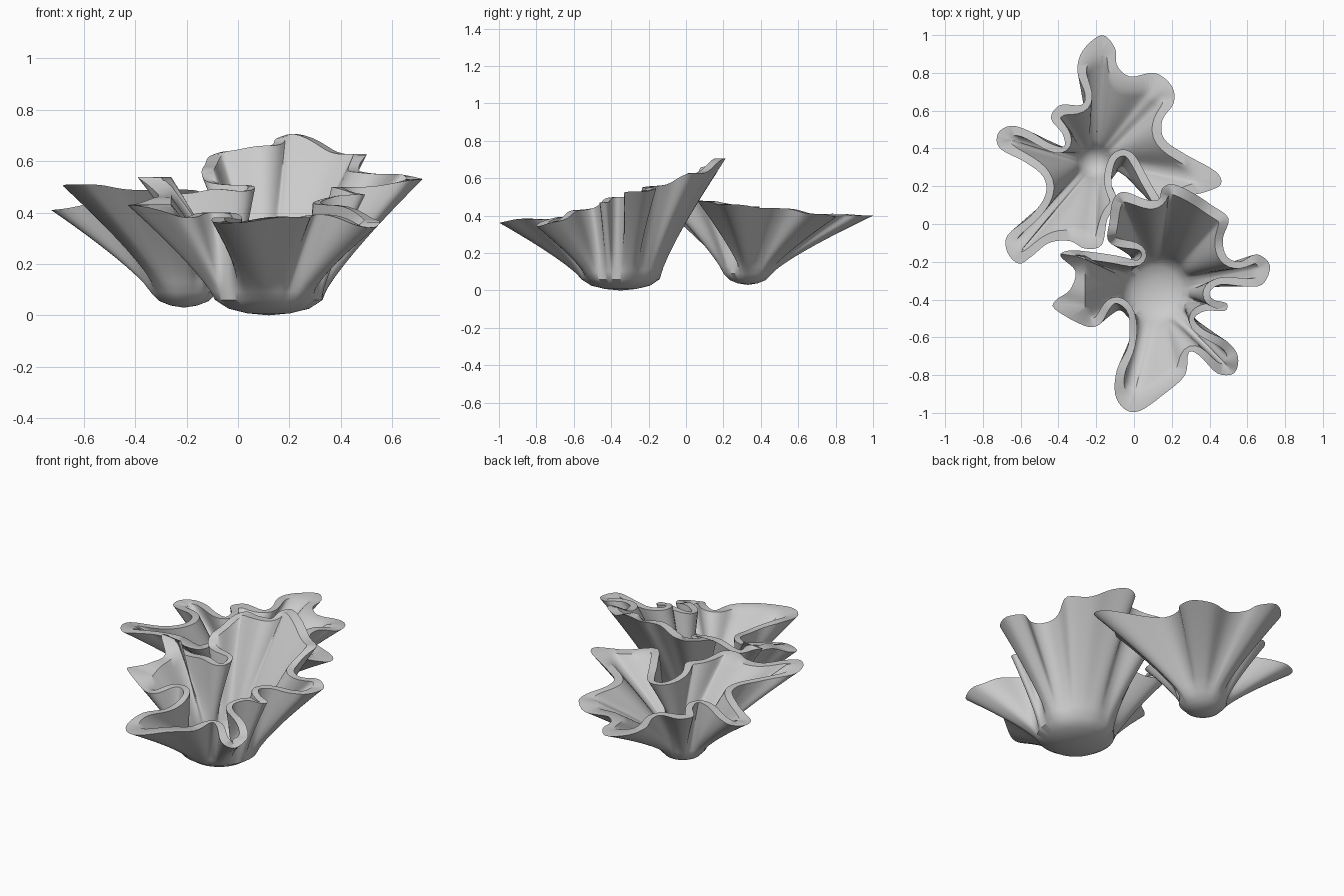
import bpy, bmesh, math
from mathutils import Vector

default_cube = bpy.data.objects.get("Cube")
if default_cube:
    bpy.data.objects.remove(default_cube)

# Material
grey = bpy.data.materials.new("plain_grey")
grey.use_nodes = True
grey.diffuse_color = (0.6, 0.6, 0.6, 1)
grey.node_tree.nodes["Principled BSDF"].inputs["Base Color"].default_value = (0.6, 0.6, 0.6, 1)

# Rim outlines, clockwise from the back, in hundredths of a unit
FRONT_RIM = [
    (21, 21), (32, 16), (41, 10), (50, 3), (47, -8), (49, -17), (56, -20), (65, -16),
    (72, -22), (68, -32), (58, -33), (46, -32), (40, -36), (42, -40), (49, -42), (48, -46),
    (38, -46), (32, -50), (37, -56), (49, -62), (55, -70), (53, -79), (44, -79), (35, -70),
    (29, -68), (27, -80), (16, -90), (3, -99), (-5, -98), (-10, -90), (-9, -77), (-3, -64),
    (-3, -48), (-9, -42), (-13, -45), (-18, -53), (-26, -54), (-42, -45), (-41, -40),
    (-34, -35), (-31, -25), (-39, -17), (-34, -14), (-21, -15), (-8, -17), (2, -19),
    (3, -14), (-9, -12), (-14, -8), (-13, 1), (-11, 13), (-5, 17), (6, 13), (13, 13), (15, 19)]
BACK_RIM = [
    (-17, 100), (-10, 93), (-9, 84), (-2, 78), (11, 80), (20, 73), (21, 64), (15, 55),
    (16, 45), (27, 37), (43, 28), (46, 21), (38, 17), (27, 14), (15, 6), (6, 18), (-1, 31),
    (-5, 36), (-10, 33), (-12, 21), (-8, 11), (-14, 3), (-17, -11), (-26, -13), (-34, -9),
    (-45, -10), (-54, -17), (-61, -21), (-67, -15), (-67, -6), (-55, 4), (-47, 15),
    (-48, 25), (-58, 33), (-71, 40), (-72, 48), (-65, 52), (-55, 49), (-45, 43), (-37, 41),
    (-38, 48), (-44, 56), (-39, 63), (-28, 63), (-26, 69), (-30, 81), (-27, 92)]

# Spots of known rim height, in hundredths of a unit
FRONT_HEIGHTS = [
    (21, 21, 71), (15, 19, 69), (13, 13, 66), (-5, 17, 64), (-11, 13, 62), (-13, 0, 58),
    (3, -14, 51), (2, -19, 48), (-21, -15, 47), (-39, -17, 54), (-31, -27, 46),
    (-42, -43, 43), (-18, -53, 38), (-8, -42, 40), (-3, -60, 37), (-5, -98, 36),
    (28, -76, 38), (53, -79, 34), (55, -70, 37), (37, -56, 43), (48, -44, 47),
    (40, -36, 50), (72, -24, 53), (60, -17, 55), (45, -14, 56), (50, 3, 63)]
BACK_HEIGHTS = [
    (-72, 45, 41), (-48, 20, 46), (-61, -21, 51), (-26, -13, 49), (-12, 5, 48), (-5, 36, 45),
    (15, 6, 48), (46, 21, 46), (15, 50, 44), (20, 70, 41), (8, 80, 39), (-17, 100, 40),
    (-28, 70, 41), (-42, 58, 42), (-40, 42, 43)]


def spline(points, steps=4):
    """Closed smooth curve through the points."""
    p = [Vector(q) / 100 for q in points]
    n, out = len(p), []
    for i in range(n):
        a, b, c, d = p[i - 1], p[i], p[(i + 1) % n], p[(i + 2) % n]
        for s in range(steps):
            t = s / steps
            out.append(b + (c - a) * t / 2 + (a * 2 - b * 5 + c * 4 - d) * t * t / 2
                       + (b * 3 - a - c * 3 + d) * t ** 3 / 2)
    return out


def relax(loop, times):
    for _ in range(times):
        n = len(loop)
        loop = [(loop[i - 1] + loop[i] * 2 + loop[(i + 1) % n]) / 4 for i in range(n)]
    return loop


def rim_height(p, spots):
    """Blend of the nearest height spots."""
    total = weights = 0
    for x, y, z in spots:
        w = 1 / ((p - Vector((x, y)) / 100).length_squared + 0.0002) ** 1.6
        total += w * z / 100
        weights += w
    return total / weights


def ring_around(rim, centre, radius):
    """Round foot whose points follow the averaged direction of the rim."""
    n, w = len(rim), len(rim) // 9
    dirs = [(p - centre).normalized() for p in rim]
    sums = [sum((dirs[(i + k) % n] for k in range(-w, w + 1)), Vector((0, 0))) for i in range(n)]
    return relax([centre + s.normalized() * radius for s in sums], 10)


def ruffled_cup(name, outline, spots, centre, radius, floor, inner_span, wall=0.042, levels=10):
    centre = Vector(centre)
    rim = spline(outline)
    n = len(rim)
    heights = relax([rim_height(p, spots) for p in rim], 3)
    foot = ring_around(rim, centre, radius)

    # Inner lip: wider where the wall leans outwards more, solid at the lobe ends
    inner = []
    for i, p in enumerate(rim):
        tangent = (rim[(i + 1) % n] - rim[i - 1]).normalized()
        inward = Vector((tangent.y, -tangent.x))
        lean = max((foot[i] - p).dot(inward) / (heights[i] - floor), 0)
        q = p + inward * wall * (1 + lean * lean)
        q.x = min(max(q.x, inner_span[0]), inner_span[1])
        inner.append(q)
    inner = relax(inner, 3)
    inner_foot = ring_around(rim, centre, radius - wall)

    bm = bmesh.new()

    def add_ring(points, zs):
        return [bm.verts.new((p.x, p.y, z)) for p, z in zip(points, zs)]

    def bridge(a, b):
        for i in range(n):
            j = (i + 1) % n
            bm.faces.new((a[i], a[j], b[j], b[i]))

    def skin(top, base, base_z):
        """Bowl from a central point, through the foot ring, up to the lip."""
        loops = []
        for k, drop in ((0.4, 0.052), (0.75, 0.034)):
            loops.append(add_ring([centre.lerp(p, k) for p in base], [base_z - drop] * n))
        for k in range(levels + 1):
            t = k / levels
            loops.append(add_ring([b.lerp(p, t ** 1.2) for b, p in zip(base, top)],
                                  [base_z + (z - base_z) * t for z in heights]))
        for a, b in zip(loops, loops[1:]):
            bridge(a, b)
        pole = bm.verts.new((centre.x, centre.y, base_z - 0.06))
        for i in range(n):
            bm.faces.new((pole, loops[0][i], loops[0][(i + 1) % n]))
        return loops[-1]

    outer_lip = skin(rim, foot, floor + 0.06)
    inner_lip = skin(inner, inner_foot, floor + 0.11)
    bridge(outer_lip, inner_lip)
    bmesh.ops.recalc_face_normals(bm, faces=bm.faces)

    mesh = bpy.data.meshes.new(name)
    bm.to_mesh(mesh)
    bm.free()
    mesh.materials.append(grey)
    cup = bpy.data.objects.new(name, mesh)
    bpy.context.collection.objects.link(cup)
    bpy.ops.object.select_all(action="DESELECT")
    cup.select_set(True)
    bpy.context.view_layer.objects.active = cup
    bpy.ops.object.shade_smooth_by_angle(angle=math.radians(45))


ruffled_cup("front_ruffled_cup", FRONT_RIM, FRONT_HEIGHTS, (0.12, -0.35), 0.21, 0.0, (-0.26, 0.66))
ruffled_cup("back_ruffled_cup", BACK_RIM, BACK_HEIGHTS, (-0.21, 0.33), 0.13, 0.03, (-0.66, 0.33))
